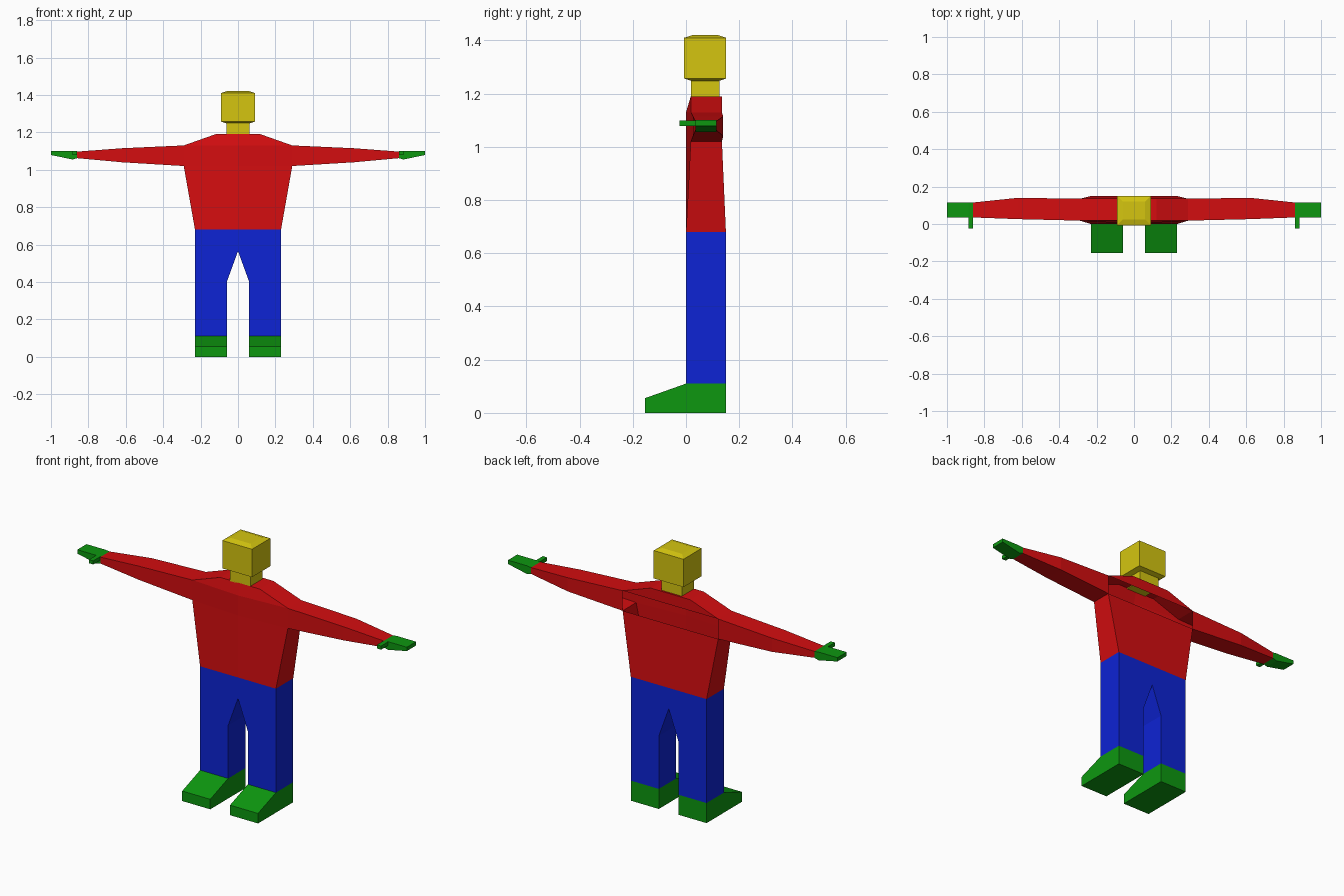
import bpy, bmesh
from mathutils import Vector

cube = bpy.data.objects.get("Cube")
if cube:
    bpy.data.objects.remove(cube, do_unlink=True)


def material(name, rgb):
    m = bpy.data.materials.new(name)
    m.use_nodes = True
    m.diffuse_color = (*rgb, 1)
    m.node_tree.nodes["Principled BSDF"].inputs["Base Color"].default_value = (*rgb, 1)
    return m


RED = material("red shirt", (0.66, 0.004, 0.005))
BLUE = material("blue trousers", (0.004, 0.017, 0.66))
GREEN = material("green", (0.004, 0.31, 0.005))
YELLOW = material("yellow skin", (0.66, 0.56, 0.005))


def loft(bm, rings, caps=(True, True)):
    """Skin a list of equal-length point rings."""
    loops = [[bm.verts.new(p) for p in ring] for ring in rings]
    n = len(loops[0])
    for a, b in zip(loops, loops[1:]):
        for i in range(n):
            j = (i + 1) % n
            bm.faces.new((a[i], a[j], b[j], b[i]))
    if caps[0]:
        bm.faces.new(loops[0])
    if caps[1]:
        bm.faces.new(loops[-1])


def finish(bm, name, mat):
    bmesh.ops.recalc_face_normals(bm, faces=bm.faces)
    me = bpy.data.meshes.new(name)
    bm.to_mesh(me)
    bm.free()
    me.materials.append(mat)
    ob = bpy.data.objects.new(name, me)
    bpy.context.collection.objects.link(ob)
    return ob


def part(name, rings, mat):
    bm = bmesh.new()
    loft(bm, rings)
    return finish(bm, name, mat)


def z_ring(z, w, y0, y1):
    return [(-w, y0, z), (w, y0, z), (w, y1, z), (-w, y1, z)]


def x_ring(x, y0, y1, z0, z1):
    return [(x, y0, z0), (x, y1, z0), (x, y1, z1), (x, y0, z1)]


# Shirt: torso stacked upwards, with a slight ridge down the chest
SHOULDER = (0.29, 0.018, 0.135, 1.02, 1.13)
bm = bmesh.new()
torso = [(0.68, 0.23, 0.0, 0.0, 0.15), (1.02, 0.29, 0.018, 0.0, 0.135),
         (1.13, 0.29, 0.018, 0.0, 0.135), (1.19, 0.12, 0.018, 0.018, 0.135)]
loft(bm, [[(-w, yf, z), (0, yc, z), (w, yf, z), (w, yb, z), (-w, yb, z)]
          for z, w, yf, yc, yb in torso])
# Open the arm holes, then run the sleeves outwards and weld them on
holes = [f for f in bm.faces if all(abs(v.co.x) > 0.28 for v in f.verts)]
bmesh.ops.delete(bm, geom=holes, context='FACES_ONLY')
sleeve = [SHOULDER, (0.62, 0.026, 0.14, 1.04, 1.115), (0.86, 0.035, 0.115, 1.062, 1.097)]
for s in (-1, 1):
    loft(bm, [x_ring(s * x, *r) for x, *r in sleeve], caps=(False, True))
bmesh.ops.remove_doubles(bm, verts=bm.verts, dist=0.0005)
finish(bm, "shirt", RED)

# Trousers: one front outline pushed through the body depth
half = [(0.06, 0.11), (0.23, 0.11), (0.23, 0.68)]
outline = [(0, 0.565), (0.06, 0.40)] + half
outline += [(-x, z) for x, z in reversed(outline[1:])]
part("trousers", [[(x, y, z) for x, z in outline] for y in (0.0, 0.15)], BLUE)

# Shoes, hands and thumbs on both sides
shoe = [(-0.155, 0), (0.15, 0), (0.15, 0.11), (0, 0.11), (-0.155, 0.055)]
hand = [(0.86, 0.035, 0.115, 1.062, 1.097), (0.885, 0.035, 0.115, 1.055, 1.1),
        (1.0, 0.035, 0.115, 1.079, 1.1)]
for side, s in (("left", 1), ("right", -1)):
    part(side + "_shoe", [[(s * x, y, z) for y, z in shoe] for x in (0.06, 0.23)], GREEN)
    part(side + "_hand", [x_ring(s * x, *r) for x, *r in hand], GREEN)
    part(side + "_thumb", [x_ring(s * x, -0.025, 0.036, 1.079, 1.099)
                           for x in (0.861, 0.886)], GREEN)

# Neck, and a block head with chamfered top and bottom
part("neck", [z_ring(z, 0.062, 0.018, 0.125) for z in (1.185, 1.26)], YELLOW)
part("head", [z_ring(1.248, 0.062, 0.02, 0.125), z_ring(1.257, 0.09, -0.007, 0.151),
              z_ring(1.41, 0.09, -0.007, 0.151), z_ring(1.42, 0.06, 0.025, 0.12)], YELLOW)
